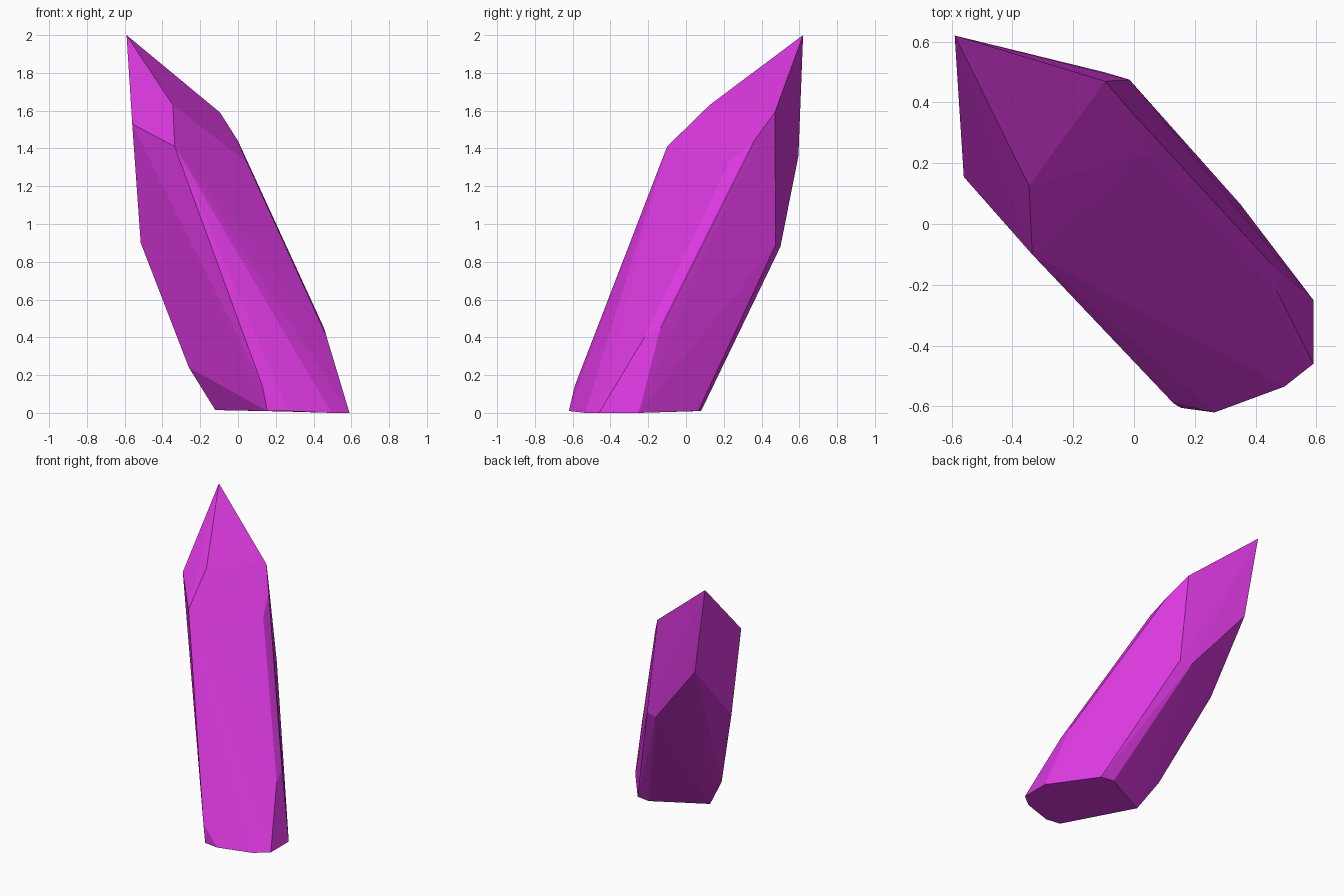
import bpy
import bmesh
import math
from mathutils import Vector

# Remove the default object
default_object = bpy.data.objects.get("Cube")
if default_object:
    bpy.data.objects.remove(default_object, do_unlink=True)


def make_material(name, colour):
    """Create a plain material with one flat colour."""
    material = bpy.data.materials.new(name)
    material.use_nodes = True
    material.diffuse_color = colour
    shader = next(node for node in material.node_tree.nodes if node.type == "BSDF_PRINCIPLED")
    shader.inputs["Base Color"].default_value = colour
    return material


def make_faceted_solid(name, rings, material):
    """Wrap flat facets around the corner rings of a convex gem."""
    mesh = bmesh.new()
    for ring in rings:
        for corner in ring:
            mesh.verts.new(Vector(corner))
    result = bmesh.ops.convex_hull(mesh, input=mesh.verts[:], use_existing_faces=False)
    leftovers = set(result["geom_interior"] + result["geom_unused"])
    loose = [item for item in leftovers if isinstance(item, bmesh.types.BMVert)]
    bmesh.ops.delete(mesh, geom=loose, context="VERTS")
    # Merge facets that lie in nearly the same plane
    bmesh.ops.dissolve_limit(mesh, angle_limit=math.radians(1),
                             verts=mesh.verts[:], edges=mesh.edges[:])
    bmesh.ops.recalc_face_normals(mesh, faces=mesh.faces[:])
    data = bpy.data.meshes.new(name)
    mesh.to_mesh(data)
    mesh.free()
    data.materials.append(material)
    solid = bpy.data.objects.new(name, data)
    bpy.context.collection.objects.link(solid)
    return solid


# Cut base of the leaning shaft, anticlockwise from the front
base = [(.155, -.605, .01), (.265, -.62, .01), (.495, -.535, 0), (.59, -.46, 0),
        (.59, -.25, 0), (.35, .065, .01), (.25, .08, .01), (-.12, -.11, .015)]

# Chipped corners just above the base
lower_shaft = [(.13, -.59, .14), (.47, -.22, .4), (.455, -.135, .45), (-.26, -.045, .24)]

# Corners on the overhanging rear of the shaft
rear_shaft = [(-.015, .475, .89), (-.1, .5, .88), (-.515, .205, .9)]

# Shoulder where the shaft meets the pointed end
shoulder = [(-.335, -.1, 1.41), (-.345, .125, 1.63), (.045, .23, 1.33), (0, .36, 1.44),
            (-.095, .47, 1.59), (-.49, .595, 1.36), (-.56, .155, 1.53)]

# Off-centre point
tip = [(-.59, .62, 2)]

magenta = make_material("magenta crystal", (.7, .04, .73, 1))
make_faceted_solid("crystal", [base, lower_shaft, rear_shaft, shoulder, tip], magenta)
